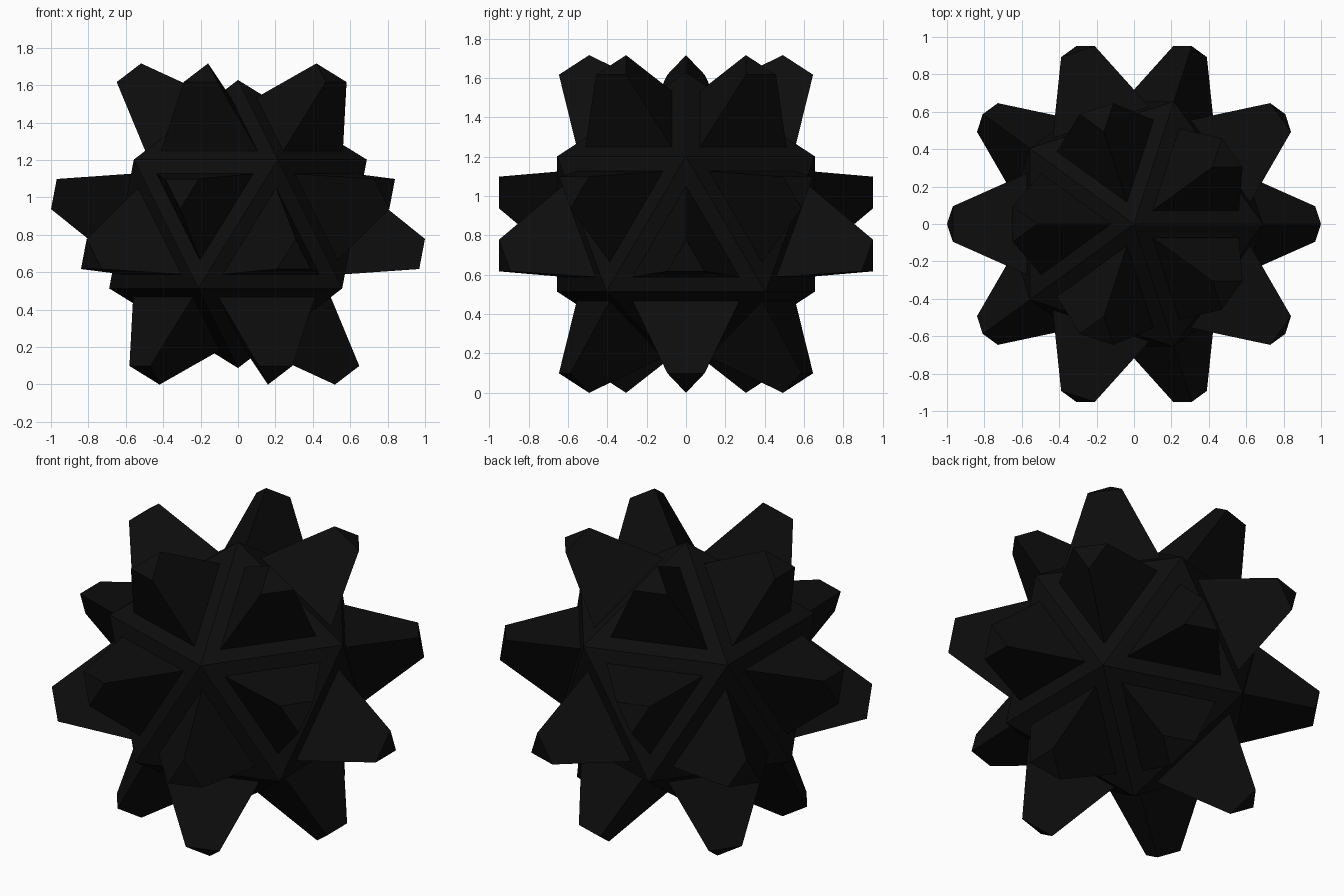
import bpy, bmesh

if "Cube" in bpy.data.objects:
    bpy.data.objects.remove(bpy.data.objects["Cube"])

CORE_RADIUS = 0.77      # icosahedron corner radius
RIM = 0.077             # flat border left around each face
SPIKE_HEIGHT = 0.385
TAPER = 0.102           # how far each spike side leans in
CENTRE_Z = 0.858

black = bpy.data.materials.new("near_black")
black.diffuse_color = (0.004, 0.004, 0.004, 1.0)
black.use_nodes = True
black.node_tree.nodes["Principled BSDF"].inputs["Base Color"].default_value = black.diffuse_color

bm = bmesh.new()

# Icosahedron core with a corner at each pole
bmesh.ops.create_icosphere(bm, subdivisions=1, radius=CORE_RADIUS)
bmesh.ops.recalc_face_normals(bm, faces=bm.faces[:])
faces = bm.faces[:]

# Flat rim around every face
bmesh.ops.inset_individual(bm, faces=faces, thickness=RIM, use_even_offset=True)

# Blunt tapered spike raised from the middle of every face
bmesh.ops.inset_individual(bm, faces=faces, thickness=TAPER,
                           depth=SPIKE_HEIGHT, use_even_offset=True)

bmesh.ops.translate(bm, verts=bm.verts[:], vec=(0, 0, CENTRE_Z))
mesh = bpy.data.meshes.new("spiked_ball")
bm.to_mesh(mesh)
bm.free()
mesh.materials.append(black)

ball = bpy.data.objects.new("spiked_ball", mesh)
bpy.context.collection.objects.link(ball)
